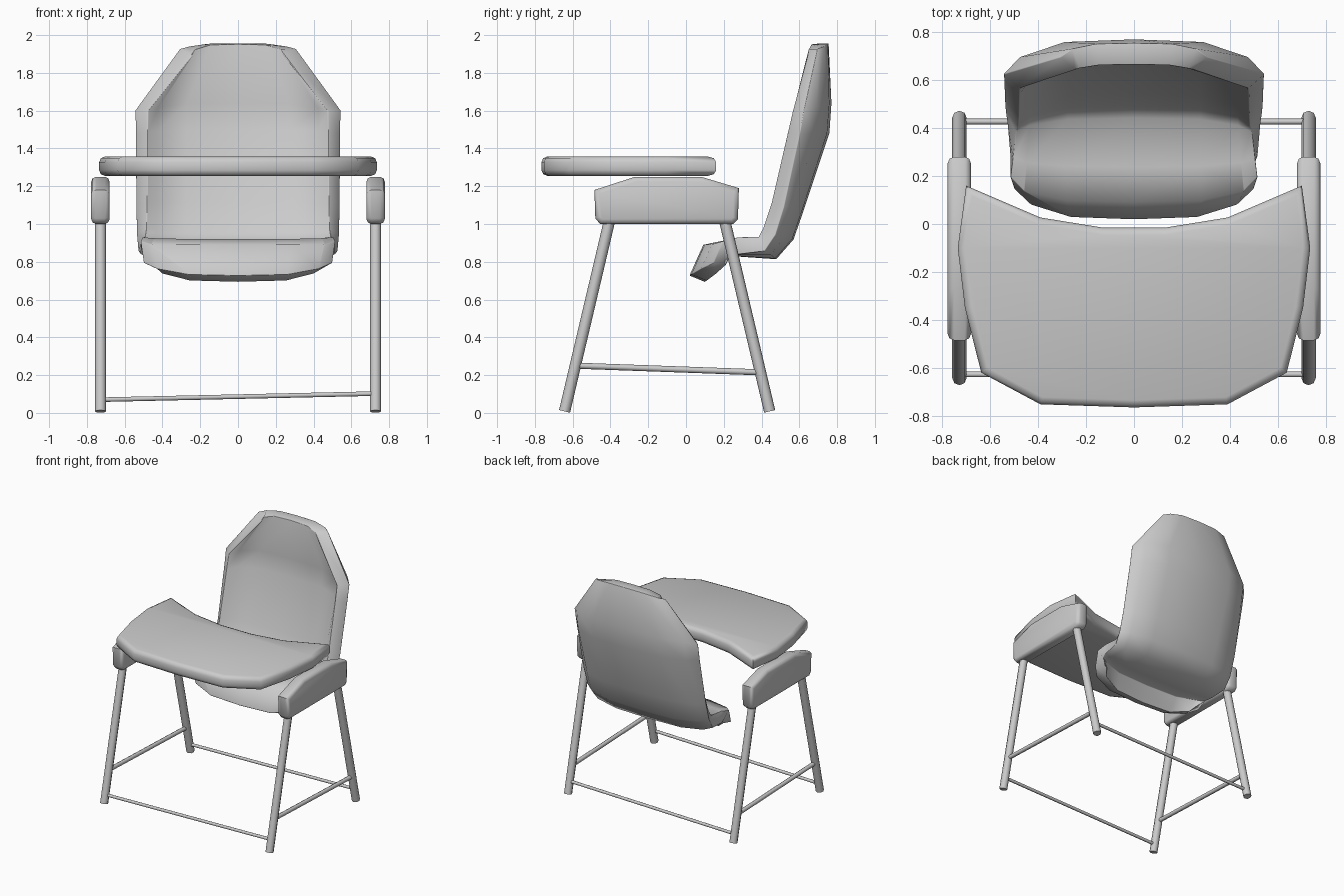
import bpy, bmesh
from mathutils import Vector

if "Cube" in bpy.data.objects:
    bpy.data.objects.remove(bpy.data.objects["Cube"])


def finish(name, bm, angle=40):
    bmesh.ops.recalc_face_normals(bm, faces=bm.faces)
    mesh = bpy.data.meshes.new(name)
    bm.to_mesh(mesh)
    bm.free()
    obj = bpy.data.objects.new(name, mesh)
    bpy.context.collection.objects.link(obj)
    bpy.ops.object.select_all(action='DESELECT')
    obj.select_set(True)
    bpy.context.view_layer.objects.active = obj
    bpy.ops.object.shade_smooth_by_angle(angle=angle * 3.14159 / 180)
    return obj


def rod(name, a, b, radius):
    a, b = Vector(a), Vector(b)
    d = b - a
    bm = bmesh.new()
    bmesh.ops.create_cone(bm, cap_ends=True, segments=8, radius1=radius,
                          radius2=radius, depth=d.length)
    bmesh.ops.transform(bm, matrix=d.to_track_quat('Z', 'Y').to_matrix().to_4x4(),
                        verts=bm.verts)
    bmesh.ops.translate(bm, vec=(a + b) / 2, verts=bm.verts)
    return finish(name, bm, 50)


def slab(name, outline, direction, bevel, segments):
    """Extrude a closed outline and round the edges of its two caps."""
    bm = bmesh.new()
    face = bm.faces.new([bm.verts.new(p) for p in outline])
    ext = bmesh.ops.extrude_face_region(bm, geom=[face])
    moved = [g for g in ext['geom'] if isinstance(g, bmesh.types.BMVert)]
    bmesh.ops.translate(bm, vec=direction, verts=moved)
    caps = [f for f in bm.faces if len(f.verts) == len(outline)]
    edges = list({e for f in caps for e in f.edges})
    bmesh.ops.bevel(bm, geom=edges, offset=bevel, segments=segments,
                    profile=0.5, affect='EDGES')
    return finish(name, bm, 50)


# Tray: flat slab with a hollowed back edge
half = [(0.13, -0.015), (0.39, 0.027), (0.70, 0.16), (0.735, -0.10),
        (0.705, -0.35), (0.637, -0.62), (0.39, -0.752)]
outline = [(x, y, 1.255) for x, y in half] + [(0, -0.765, 1.255)]
outline += [(-x, y, 1.255) for x, y in reversed(half)]
slab("tray", outline, (0, 0, 0.102), 0.03, 2)

# Armrests, legs and side rails, mirrored left and right
arm = [(-0.48, 1.03), (-0.455, 1.0), (0.25, 1.0), (0.275, 1.025),
       (0.28, 1.19), (0.08, 1.25), (-0.27, 1.25), (-0.485, 1.18)]
for side, s in (("left", -1), ("right", 1)):
    slab(side + "_armrest", [(s * 0.68, y, z) for y, z in arm],
         (s * 0.097, 0, 0), 0.026, 2)
    x = s * 0.728
    rod(side + "_front_leg", (x, -0.643, 0.008), (x, -0.395, 1.06), 0.03)
    rod(side + "_back_leg", (x, 0.443, 0.008), (x, 0.195, 1.06), 0.03)
    rod(side + "_side_rail", (x, -0.585, 0.25), (x, 0.385, 0.215), 0.016)

# Cross rails between the feet
for name, y in (("front_cross_rail", -0.627), ("back_cross_rail", 0.427)):
    rod(name, (-0.72, y, 0.07), (0.72, y, 0.102), 0.012)

# Seat: rows of (half width, centre y, centre z, edge y, edge z)
rows = [(0.47, 0.06, 0.71, 0.18, 0.79),
        (0.505, 0.12, 0.855, 0.215, 0.87),
        (0.51, 0.24, 0.875, 0.28, 0.885),
        (0.51, 0.46, 0.855, 0.40, 0.895),
        (0.51, 0.53, 0.94, 0.44, 0.96),
        (0.51, 0.585, 1.10, 0.485, 1.10),
        (0.51, 0.715, 1.49, 0.57, 1.48),
        (0.51, 0.725, 1.64, 0.595, 1.60),
        (0.275, 0.71, 1.955, 0.67, 1.91)]
cols = [(-1, 1), (-0.88, 0.5), (-0.55, 0.08), (0, 0),
        (0.55, 0.08), (0.88, 0.5), (1, 1)]
bm = bmesh.new()
grid = [[bm.verts.new((w * u, cy + (ey - cy) * f, cz + (ez - cz) * f))
         for u, f in cols] for w, cy, cz, ey, ez in rows]
for r0, r1 in zip(grid, grid[1:]):
    for i in range(len(cols) - 1):
        bm.faces.new((r0[i], r0[i + 1], r1[i + 1], r1[i]))
seat = finish("seat", bm, 180)
shell = seat.modifiers.new("thickness", 'SOLIDIFY')
shell.thickness = 0.09
shell.offset = 0
rim = seat.modifiers.new("rounded_rim", 'BEVEL')
rim.width = 0.024
rim.segments = 2
rim.limit_method = 'ANGLE'
rim.angle_limit = 1.1
